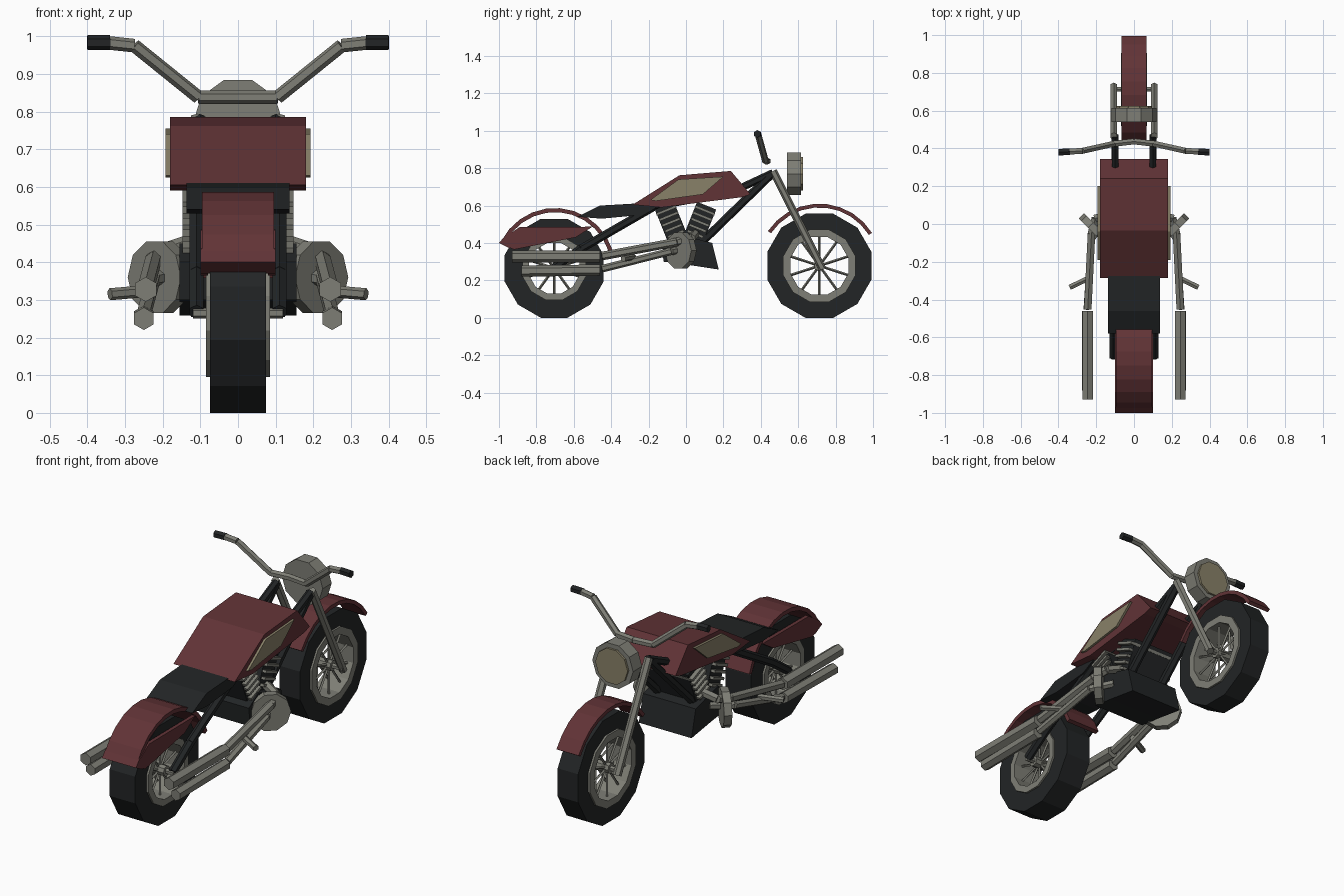
import bpy, bmesh
from math import pi, sin, cos, radians
from mathutils import Vector, Matrix

if "Cube" in bpy.data.objects:
    bpy.data.objects.remove(bpy.data.objects["Cube"])


def material(name, rgb):
    m = bpy.data.materials.new(name)
    m.diffuse_color = (*rgb, 1)
    m.use_nodes = True
    m.node_tree.nodes["Principled BSDF"].inputs["Base Color"].default_value = m.diffuse_color
    return m


RED = material("dark_red", (0.12, 0.033, 0.037))
BLACK = material("black", (0.016, 0.018, 0.019))
STEEL = material("steel", (0.21, 0.21, 0.18))
CREAM = material("cream", (0.25, 0.22, 0.14))


def finish(name, bm, mat, mirror=False):
    bmesh.ops.recalc_face_normals(bm, faces=bm.faces[:])
    me = bpy.data.meshes.new(name)
    bm.to_mesh(me)
    bm.free()
    me.materials.append(mat)
    ob = bpy.data.objects.new(name, me)
    bpy.context.collection.objects.link(ob)
    if mirror:
        ob.modifiers.new("mirror", 'MIRROR').use_mirror_merge = False
    return ob


def prism(name, profile, x0, x1, mat, mirror=False):
    """Side profile of (y, z) points extruded from x0 to x1."""
    bm = bmesh.new()
    f = bm.faces.new([bm.verts.new((x0, y, z)) for y, z in profile])
    ext = bmesh.ops.extrude_face_region(bm, geom=[f])["geom"]
    bmesh.ops.translate(bm, vec=(x1 - x0, 0, 0),
                        verts=[v for v in ext if isinstance(v, bmesh.types.BMVert)])
    return finish(name, bm, mat, mirror)


def add_rod(bm, a, b, r, sides=6, twist=0):
    a, b = Vector(a), Vector(b)
    d = b - a
    mat = (Matrix.Translation((a + b) / 2) @ d.to_track_quat('Z', 'Y').to_matrix().to_4x4()
           @ Matrix.Rotation(twist, 4, 'Z'))
    bmesh.ops.create_cone(bm, cap_ends=True, segments=sides, radius1=r, radius2=r,
                          depth=d.length, matrix=mat)


def rods(name, points, r, mat, mirror=False, sides=6, twist=0):
    """Tube following a path."""
    bm = bmesh.new()
    for a, b in zip(points, points[1:]):
        add_rod(bm, a, b, r, sides, twist)
    return finish(name, bm, mat, mirror)


def ring(name, cy, cz, section, mat, sides=12):
    """Lathe a closed (x, radius) section about the wheel axle, flat side down."""
    bm = bmesh.new()
    loops = []
    for i in range(sides):
        a = 2 * pi * (i + 0.5) / sides
        loops.append([bm.verts.new((x, cy + r * cos(a), cz + r * sin(a))) for x, r in section])
    n = len(section)
    for i in range(sides):
        p, q = loops[i], loops[(i + 1) % sides]
        for j in range(n):
            k = (j + 1) % n
            bm.faces.new((p[j], p[k], q[k], q[j]))
    return finish(name, bm, mat)


def wheel(tag, cy, r, w, rim, hole):
    cz = r * cos(pi / 12)
    ring(tag + "_tire", cy, cz, [(-w, rim - .01), (-w, r), (w, r), (w, rim - .01)], BLACK)
    e = w + .01
    ring(tag + "_rim", cy, cz, [(-e, hole), (-e, rim), (e, rim), (e, hole)], STEEL)
    bm = bmesh.new()
    for x in (-.035, .035):
        for i in range(10):
            a = 2 * pi * (i + .5) / 10
            add_rod(bm, (x, cy, cz), (x, cy + hole * 1.02 * cos(a), cz + hole * 1.02 * sin(a)), .007, 4)
    add_rod(bm, (-w, cy, cz), (w, cy, cz), .028, 8)
    add_rod(bm, (-.12, cy, cz), (.12, cy, cz), .014, 6)
    finish(tag + "_spokes", bm, STEEL)


def fender(name, cy, cz, r, t, w, a0, a1, n=9):
    angs = [radians(a0 + (a1 - a0) * i / n) for i in range(n + 1)]
    outer = [(cy + r * cos(a), cz + r * sin(a)) for a in angs]
    inner = [(cy + (r - t) * cos(a), cz + (r - t) * sin(a)) for a in reversed(angs)]
    prism(name, outer + inner, -w, w, RED)


# wheels and fenders
wheel("rear_wheel", -.705, .274, .075, .175, .14)
wheel("front_wheel", .713, .288, .06, .20, .16)
fender("front_fender", .713, .278, .332, .02, .065, 32, 146)
fender("rear_fender", -.70, .265, .322, .022, .096, 18, 153, 10)
prism("rear_fender_side", [(-1.0, .40), (-.97, .43), (-.89, .485), (-.5, .487), (-.59, .43), (-.92, .365)],
      .08, .1, RED, True)
prism("rear_fender_tail", [(-1.0, .40), (-.97, .435), (-.95, .44), (-.94, .37)], -.1, .1, RED)

# tank, side panels and seat
prism("tank", [(-.285, .605), (-.035, .762), (.24, .785), (.345, .66), (.3, .645), (-.13, .59)], -.18, .18, RED)
prism("tank_panel", [(-.19, .63), (-.04, .74), (.2, .755), (.09, .66), (-.16, .625)], .175, .192, CREAM, True)
prism("seat", [(-.58, .54), (-.46, .6), (-.2, .615), (-.14, .6), (-.24, .55), (-.45, .53)], -.137, .137, BLACK)

# frame tubes
rods("frame_downtube", [(.1, .465, .775), (.1, .08, .40)], .022, BLACK, True)
rods("frame_toptube", [(.1, .465, .775), (.1, .24, .67), (.105, -.2, .59)], .02, BLACK, True)
rods("frame_rear_tube", [(.11, -.17, .595), (.11, -.56, .37), (.11, -.705, .268)], .022, BLACK, True)

# engine block and V cylinders with fins
prism("crankcase", [(.175, .258), (.14, .40), (-.05, .45), (-.13, .40), (-.12, .30), (.0, .285)], -.155, .155, BLACK)
for tag, lean, y0 in (("rear", -1, -.035), ("front", 1, .03)):
    d = Vector((0, lean * sin(radians(22)), cos(radians(22))))
    s = Vector((0, d.z, -d.y))
    base = Vector((0, y0, .40))

    def slab(h0, h1, half):
        pts = [base + d * h + s * w for h, w in ((h0, -half), (h0, half), (h1, half), (h1, -half))]
        return [(p.y, p.z) for p in pts]
    prism(tag + "_cylinder", slab(0, .215, .055), -.125, .125, BLACK)
    for i in range(5):
        h = .045 + .034 * i
        prism(f"{tag}_cylinder_fin_{i}", slab(h, h + .014, .045 + .003 * i), -.147, .147, STEEL)

# round engine covers, angled outward
c, n = Vector((.208, -.028, .36)), Vector((1, -1, 0)).normalized() * .02
rods("engine_cover", [c - n, c + n], .1, STEEL, True, 10, pi / 10)

# exhausts and foot pegs
rods("upper_exhaust_pipe", [(.245, -.45, .33), (.225, -.05, .405), (.205, .03, .425), (.13, .05, .45)], .023, STEEL, True)
rods("lower_exhaust_pipe", [(.25, -.45, .262), (.225, -.08, .355), (.15, .02, .37)], .02, STEEL, True)
rods("upper_muffler", [(.245, -.93, .328), (.245, -.46, .328)], .033, STEEL, True)
rods("lower_muffler", [(.25, -.88, .25), (.25, -.46, .255)], .03, STEEL, True)
rods("foot_peg", [(.225, -.28, .325), (.34, -.335, .315)], .016, STEEL, True)

# fork, handlebar and headlight
rods("fork", [(.107, .73, .26), (.107, .465, .785)], .021, STEEL, True)
bar = [(.105, .425, .838), (.275, .387, .975), (.35, .383, .983)]
rods("handlebar", [(0, .437, .838)] + bar, .018, STEEL, True)
rods("grip", [(.34, .383, .983), (.4, .38, .983)], .02, BLACK, True)
rods("headlight", [(0, .54, .77), (0, .615, .77)], .12, STEEL, sides=10, twist=pi / 10)
rods("headlight_lens", [(0, .61, .77), (0, .626, .77)], .095, CREAM, sides=10, twist=pi / 10)
